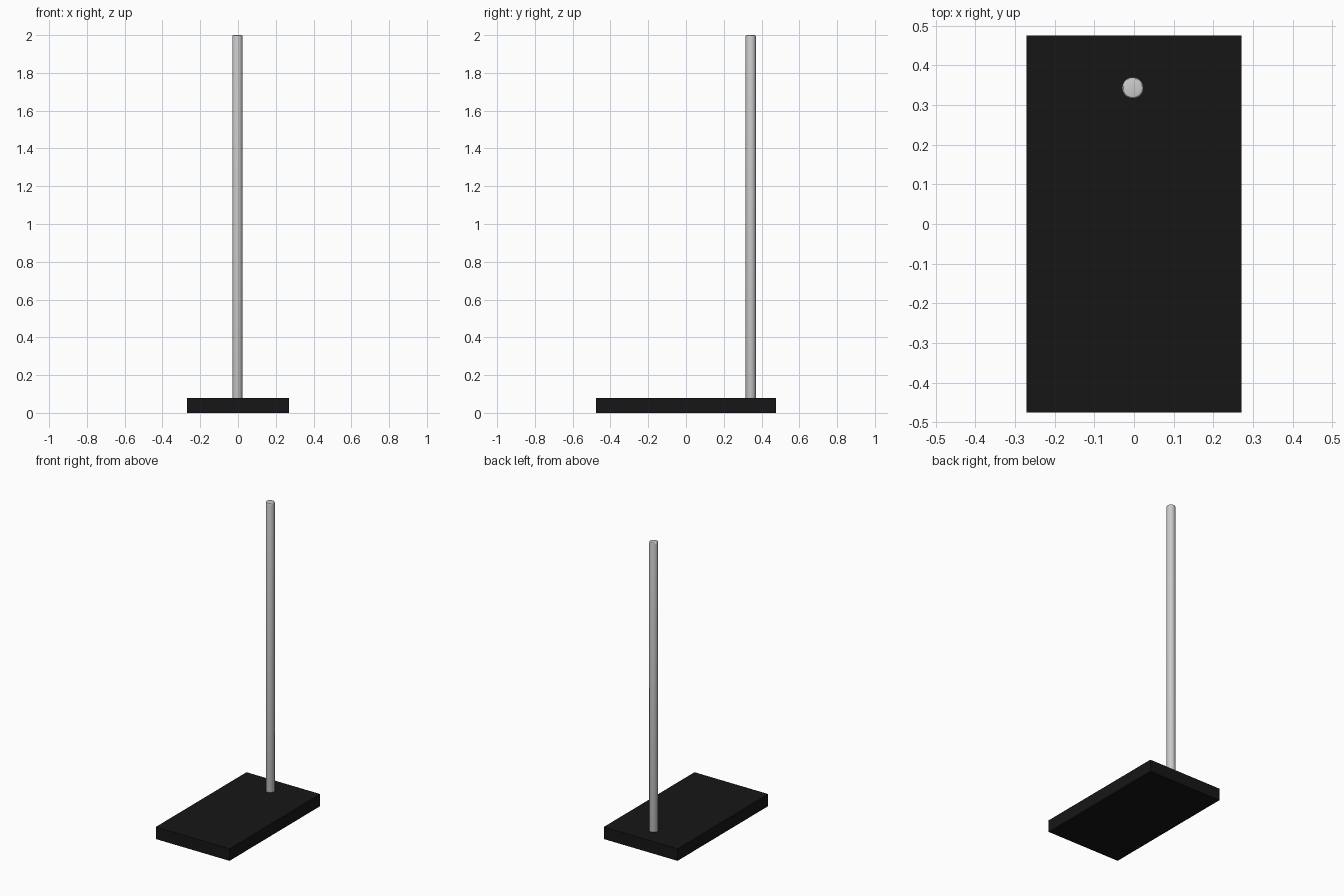
import bpy

if "Cube" in bpy.data.objects:
    bpy.data.objects.remove(bpy.data.objects["Cube"])

# heavy black base plate
bpy.ops.mesh.primitive_cube_add(size=1, location=(0, 0, 0.04))
base = bpy.context.object
base.name = "base_plate"
base.scale = (0.542, 0.952, 0.08)
bpy.ops.object.transform_apply(location=False, rotation=False, scale=True)
black = bpy.data.materials.new("black_enamel")
black.diffuse_color = (0.008, 0.008, 0.008, 1)
black.use_nodes = True
black.node_tree.nodes["Principled BSDF"].inputs["Base Color"].default_value = black.diffuse_color
base.data.materials.append(black)

# upright rod, seated in the plate near the back edge
bottom, top = 0.04, 2.0
bpy.ops.mesh.primitive_cylinder_add(vertices=32, radius=0.027, depth=top - bottom,
                                    location=(-0.003, 0.343, (bottom + top) / 2))
rod = bpy.context.object
rod.name = "support_rod"

# rounded rim on the rod ends
bevel = rod.modifiers.new("rounded_rim", 'BEVEL')
bevel.width = 0.007
bevel.segments = 3
bevel.limit_method = 'ANGLE'
bpy.ops.object.modifier_apply(modifier=bevel.name)
bpy.ops.object.shade_smooth_by_angle()
